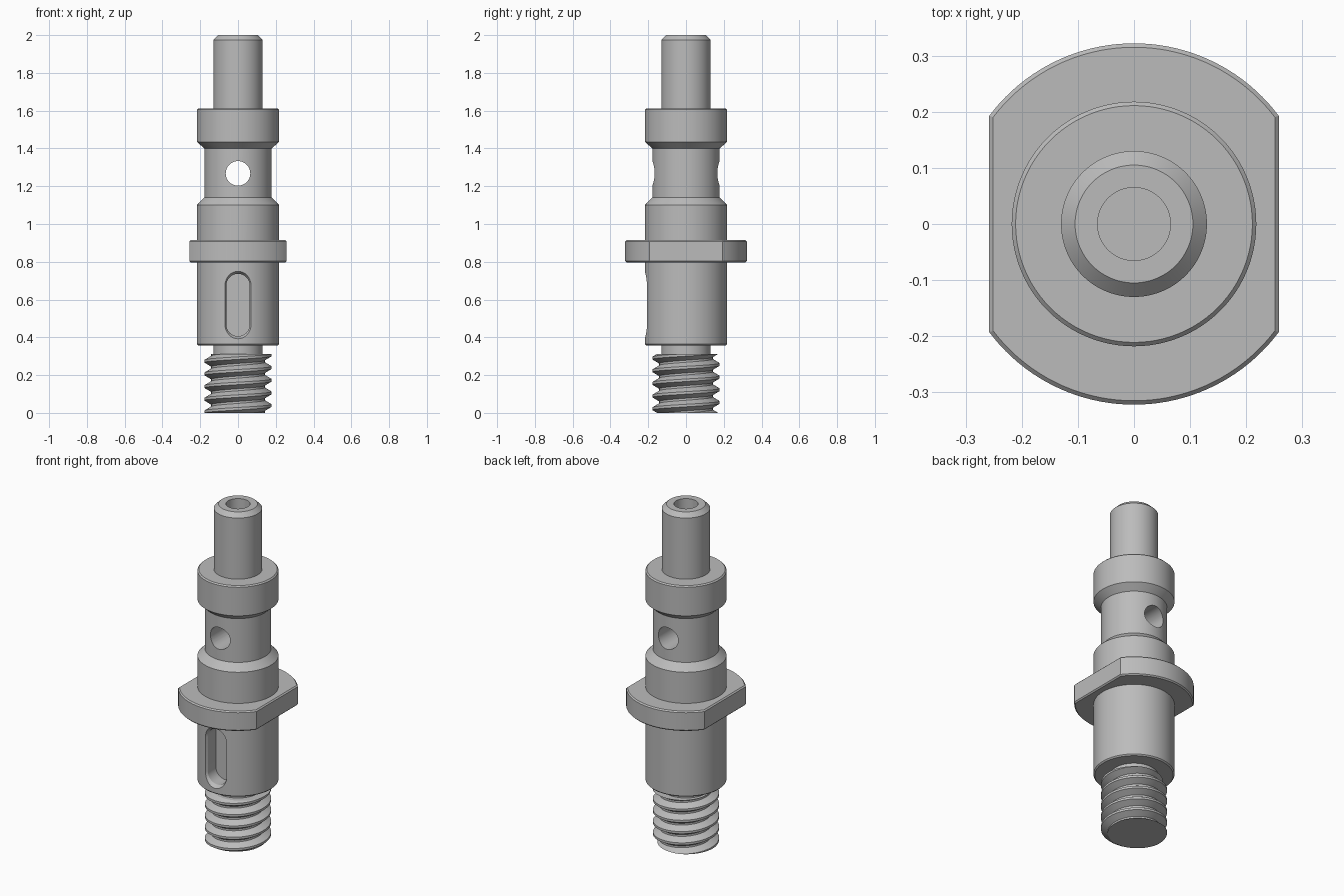
import bpy, bmesh
from math import sin, cos, pi, acos

cube = bpy.data.objects.get("Cube")
if cube:
    bpy.data.objects.remove(cube, do_unlink=True)

steel = bpy.data.materials.new("grey steel")
steel.use_nodes = True
GREY = (0.5, 0.5, 0.5, 1)
steel.diffuse_color = GREY
steel.node_tree.nodes["Principled BSDF"].inputs["Base Color"].default_value = GREY


def make_object(name, bm):
    bmesh.ops.recalc_face_normals(bm, faces=bm.faces)
    mesh = bpy.data.meshes.new(name)
    bm.to_mesh(mesh)
    bm.free()
    mesh.materials.append(steel)
    obj = bpy.data.objects.new(name, mesh)
    bpy.context.collection.objects.link(obj)
    return obj


def loft(name, rings):
    """Skin a stack of equal-length point rings and cap both ends."""
    bm = bmesh.new()
    rows = [[bm.verts.new(p) for p in ring] for ring in rings]
    n = len(rows[0])
    for a, b in zip(rows, rows[1:]):
        for i in range(n):
            j = (i + 1) % n
            bm.faces.new((a[i], a[j], b[j], b[i]))
    bm.faces.new(rows[0])
    bm.faces.new(rows[-1])
    return make_object(name, bm)


def circle(r, z, n=96):
    return [(r * cos(2 * pi * i / n), r * sin(2 * pi * i / n), z) for i in range(n)]


def capsule(w, y, half=0.103, mid=0.571, n=16):
    """Upright slot outline in the xz plane."""
    pts = []
    for start, shift in ((0, half), (pi, -half)):
        for i in range(n + 1):
            a = start + pi * i / n
            pts.append((w * cos(a), y, mid + shift + w * sin(a)))
    return pts


def select_only(obj):
    bpy.ops.object.select_all(action='DESELECT')
    obj.select_set(True)
    bpy.context.view_layer.objects.active = obj


def smooth(obj, degrees=25):
    select_only(obj)
    bpy.ops.object.shade_smooth_by_angle(angle=degrees * pi / 180)


def cut(obj, cutter):
    mod = obj.modifiers.new("cut", 'BOOLEAN')
    mod.operation = 'DIFFERENCE'
    mod.solver = 'EXACT'
    mod.object = cutter
    select_only(obj)
    bpy.ops.object.modifier_apply(modifier=mod.name)
    bpy.data.objects.remove(cutter, do_unlink=True)


# Stepped shaft with a blind bore in its top
R, NECK, PIN, BORE = 0.218, 0.178, 0.13, 0.065
profile = [(PIN, 0.29), (PIN, 0.358), (R - 0.007, 0.358), (R, 0.365),
           (R, 1.10), (NECK, 1.14), (NECK, 1.40), (R, 1.435),
           (R, 1.605), (R - 0.007, 1.612), (PIN, 1.612), (PIN, 1.975),
           (0.105, 2.0), (BORE, 2.0), (BORE, 1.65)]
shaft = loft("stepped_shaft", [circle(r, z) for r, z in profile])

# Cross hole through the neck
cut(shaft, loft("cross_hole_cutter",
                [[(x, y, z + 1.268) for x, z, _ in circle(BORE, 0, 48)] for y in (-0.4, 0.4)]))

# Chamfered key slot in the front
cut(shaft, loft("key_slot_cutter",
                [capsule(0.062, -0.12), capsule(0.062, -0.195), capsule(0.083, -0.23)]))
smooth(shaft)

# Round flange with two wrench flats
FLANGE_R, FLAT = 0.322, 0.258


def flange_ring(inset, z, n=40):
    r, flat = FLANGE_R - inset, FLAT - inset
    a0 = acos(flat / r)
    arc = [a0 + (pi - 2 * a0) * i / n for i in range(n + 1)]
    return [(r * cos(a), r * sin(a), z) for a in arc + [a + pi for a in arc]]


C = 0.007
flange = loft("flange", [flange_ring(C, 0.797), flange_ring(0, 0.797 + C),
                         flange_ring(0, 0.915 - C), flange_ring(C, 0.915)])
smooth(flange)

# Helical thread, trimmed flat at both ends
PITCH, STEPS, TURNS = 0.067, 64, 8
tooth = [(0.142, 0.0), (0.142, 0.16), (NECK, 0.48), (NECK, 0.68), (0.142, 1.0)]
bm = bmesh.new()
previous = None
for i in range(STEPS * TURNS + 1):
    a = 2 * pi * i / STEPS
    lift = PITCH * (i / STEPS - 2)
    row = [bm.verts.new((r * cos(a), r * sin(a), lift + h * PITCH)) for r, h in tooth]
    if previous:
        for k in range(len(tooth) - 1):
            bm.faces.new((previous[k], row[k], row[k + 1], previous[k + 1]))
    previous = row
bmesh.ops.remove_doubles(bm, verts=bm.verts, dist=0.0005)
for z, direction in ((0.0, -1), (0.312, 1)):
    bmesh.ops.bisect_plane(bm, geom=bm.verts[:] + bm.edges[:] + bm.faces[:], dist=1e-5,
                           plane_co=(0, 0, z), plane_no=(0, 0, direction), clear_outer=True)
    rim = [e for e in bm.edges if e.is_boundary and all(abs(v.co.z - z) < 1e-3 for v in e.verts)]
    bmesh.ops.holes_fill(bm, edges=rim, sides=0)
smooth(make_object("screw_thread", bm))
